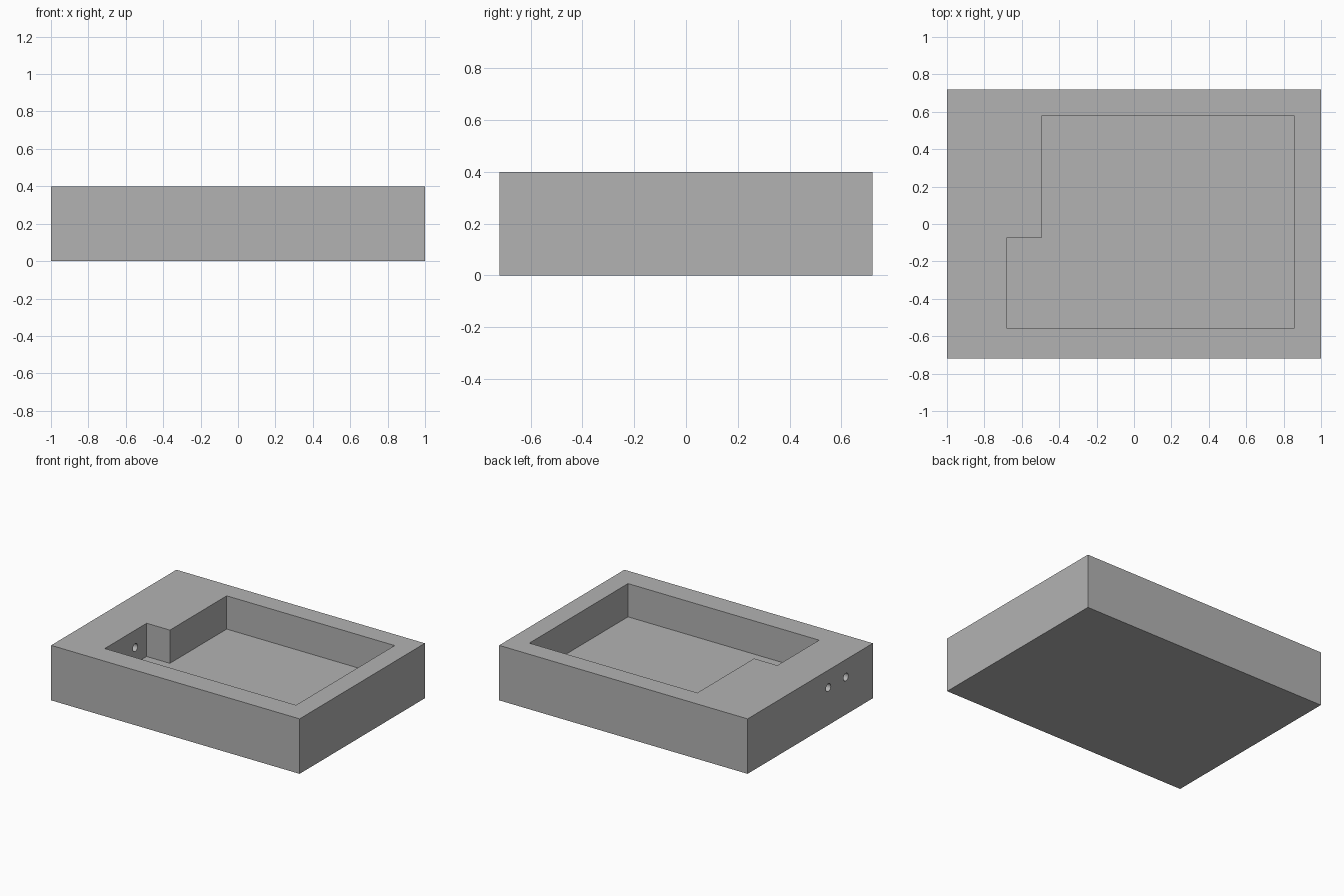
import bpy
import bmesh
from math import pi
from mathutils import Matrix

if "Cube" in bpy.data.objects:
    bpy.data.objects.remove(bpy.data.objects["Cube"])

HEIGHT, FLOOR = 0.4, 0.158
HOLE_Z, HOLE_RADIUS = 0.273, 0.028

grey = bpy.data.materials.new("plain_grey")
grey.use_nodes = True
colour = (0.45, 0.45, 0.45, 1)
grey.diffuse_color = colour
grey.node_tree.nodes["Principled BSDF"].inputs["Base Color"].default_value = colour


def make_object(name, bm):
    bmesh.ops.recalc_face_normals(bm, faces=bm.faces)
    mesh = bpy.data.meshes.new(name)
    bm.to_mesh(mesh)
    bm.free()
    mesh.materials.append(grey)
    obj = bpy.data.objects.new(name, mesh)
    bpy.context.collection.objects.link(obj)
    return obj


def prism(name, outline, bottom, top):
    bm = bmesh.new()
    base = bm.faces.new([bm.verts.new((x, y, bottom)) for x, y in outline])
    side = bmesh.ops.extrude_face_region(bm, geom=[base], use_keep_orig=True)
    verts = [v for v in side["geom"] if isinstance(v, bmesh.types.BMVert)]
    bmesh.ops.translate(bm, verts=verts, vec=(0, 0, top - bottom))
    return make_object(name, bm)


def cut(target, cutter):
    cutter.hide_render = True
    mod = target.modifiers.new("cut", 'BOOLEAN')
    mod.operation = 'DIFFERENCE'
    mod.solver = 'EXACT'
    mod.object = cutter
    bpy.context.view_layer.objects.active = target
    bpy.ops.object.modifier_apply(modifier=mod.name)
    bpy.data.objects.remove(cutter)


# Solid block of the tray
tray = prism("tray", [(-1, -0.72), (1, -0.72), (1, 0.72), (-1, 0.72)], 0, HEIGHT)

# Stepped pocket sunk from the top
pocket = [(-0.682, -0.557), (0.857, -0.557), (0.857, 0.577),
          (-0.495, 0.577), (-0.495, -0.076), (-0.682, -0.076)]
cut(tray, prism("pocket_cutter", pocket, FLOOR, HEIGHT + 0.2))

# Two cable holes through the end wall into the pocket
for y in (-0.208, -0.41):
    bm = bmesh.new()
    bmesh.ops.create_cone(
        bm, cap_ends=True, segments=32, radius1=HOLE_RADIUS, radius2=HOLE_RADIUS, depth=0.5,
        matrix=Matrix.Translation((-0.85, y, HOLE_Z)) @ Matrix.Rotation(pi / 2, 4, 'Y'))
    cut(tray, make_object("hole_cutter", bm))

# Smooth hole walls, crisp edges elsewhere
bpy.ops.object.select_all(action='DESELECT')
tray.select_set(True)
bpy.context.view_layer.objects.active = tray
bpy.ops.object.shade_smooth_by_angle(angle=pi / 6)
